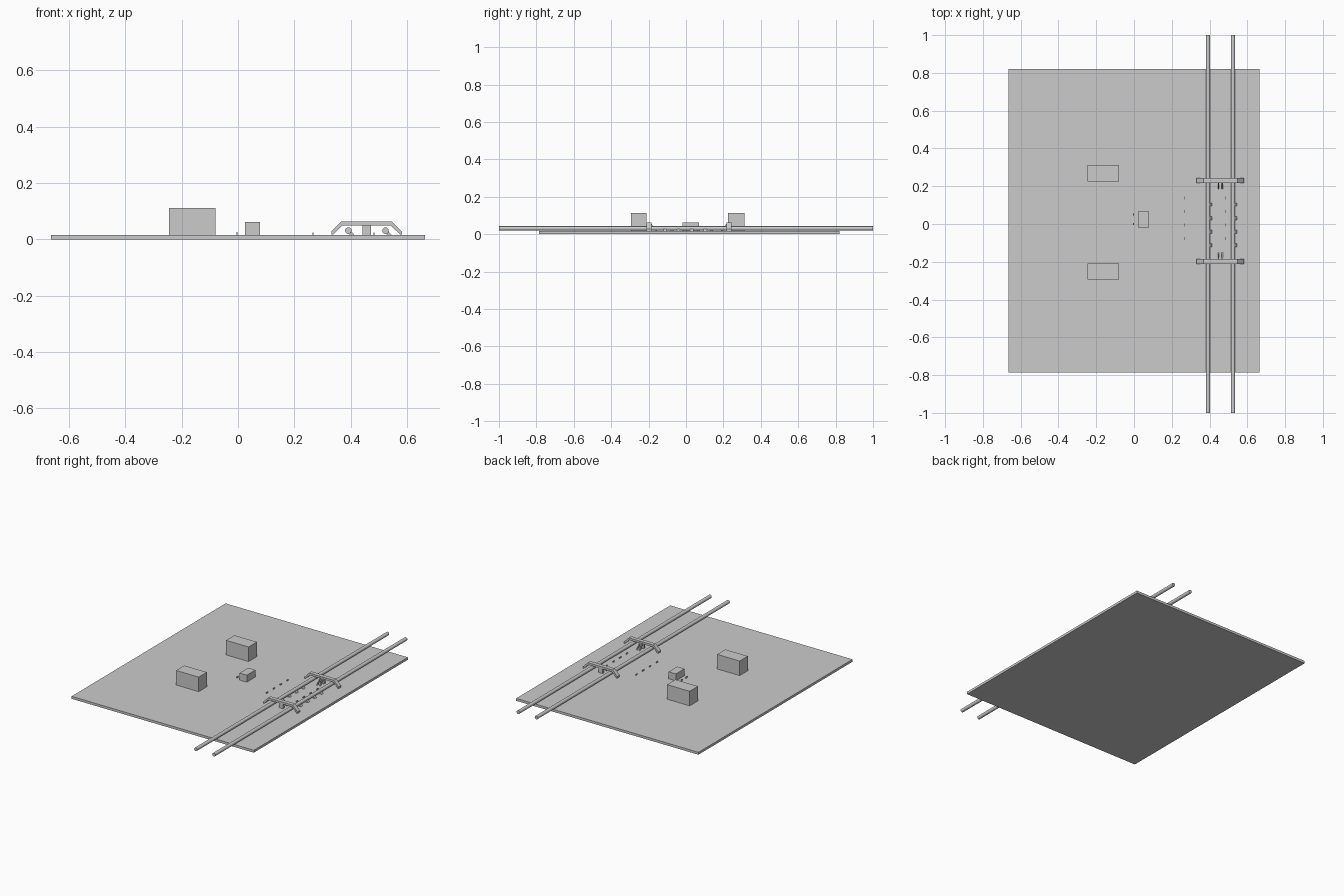
import bpy, bmesh
from mathutils import Vector

if "Cube" in bpy.data.objects:
    bpy.data.objects.remove(bpy.data.objects["Cube"])


def mesh_object(name, bm):
    bmesh.ops.recalc_face_normals(bm, faces=bm.faces)
    me = bpy.data.meshes.new(name)
    bm.to_mesh(me)
    bm.free()
    ob = bpy.data.objects.new(name, me)
    bpy.context.collection.objects.link(ob)
    return ob


def box(name, x0, x1, y0, y1, z0, z1):
    bm = bmesh.new()
    bmesh.ops.create_cube(bm, size=1)
    for v in bm.verts:
        v.co = Vector(((x0 + x1) / 2 + v.co.x * (x1 - x0),
                       (y0 + y1) / 2 + v.co.y * (y1 - y0),
                       (z0 + z1) / 2 + v.co.z * (z1 - z0)))
    return mesh_object(name, bm)


def prism(name, outline, axis, a, b):
    # outline is (x, z) when extruding on y, or (y, z) when extruding on x
    bm = bmesh.new()
    place = (lambda p: (p[0], a, p[1])) if axis == 'y' else (lambda p: (a, p[0], p[1]))
    face = bm.faces.new([bm.verts.new(place(p)) for p in outline])
    out = bmesh.ops.extrude_face_region(bm, geom=[face])
    move = Vector((0, b - a, 0)) if axis == 'y' else Vector((b - a, 0, 0))
    bmesh.ops.translate(bm, vec=move,
                        verts=[g for g in out['geom'] if isinstance(g, bmesh.types.BMVert)])
    return mesh_object(name, bm)


TOP = 0.016

# base plate
box("base_plate", -0.665, 0.665, -0.785, 0.82, 0, TOP)

# blocks standing on the plate
box("large_block_front", -0.245, -0.08, -0.295, -0.21, TOP, 0.112)
box("large_block_back", -0.245, -0.08, 0.225, 0.312, TOP, 0.112)
box("small_block", 0.025, 0.078, -0.02, 0.07, TOP, 0.062)

# two long round rails
for i, x in enumerate((0.392, 0.524)):
    bpy.ops.mesh.primitive_cylinder_add(vertices=32, radius=0.0115, depth=2,
                                        location=(x, 0, 0.031), rotation=(1.570796, 0, 0))
    rail = bpy.context.object
    rail.name = f"rail_{i + 1}"
    bpy.ops.object.shade_smooth_by_angle()

    # wedge clips along the rail
    for j, y in enumerate((-0.112, -0.04, 0.031, 0.103)):
        prism(f"rail_clip_{i + 1}_{j + 1}",
              [(x + 0.004, TOP), (x + 0.021, TOP), (x + 0.01, 0.029)], 'y', y - 0.009, y + 0.009)

# bent beams bridging the rails, made as open channels
CX = 0.457
def beam_outline(drop):
    half = [(0.125, 0.017), (0.125, 0.028), (0.090, 0.063)]
    low = [(0.086, 0.063 - drop), (0.125 - drop * 0.4, 0.017)]
    right = half[::-1]
    pts = [(CX + x, z) for x, z in right[:2]] + [(CX + 0.125, 0.017)]
    pts += [(CX + x, z) for x, z in low[::-1]]
    pts += [(CX - x, z) for x, z in low]
    pts += [(CX - 0.125, 0.017), (CX - 0.125, 0.028), (CX - 0.090, 0.063)]
    return pts

for name, y0, y1, inward in (("front", -0.211, -0.185, 1), ("back", 0.217, 0.243, -1)):
    prism(f"beam_web_{name}", beam_outline(0.006), 'y', y0, y1)
    for k, (a, b) in enumerate(((y0, y0 + 0.005), (y1 - 0.005, y1))):
        prism(f"beam_flange_{name}_{k + 1}", beam_outline(0.014), 'y', a, b)
    # centre post and pair of sloping prongs
    box(f"beam_post_{name}", CX - 0.015, CX + 0.015, y0 + 0.006, y1 - 0.006, TOP, 0.058)
    face = y1 if inward > 0 else y0
    for k, x in enumerate((0.444, 0.464)):
        prism(f"beam_prong_{name}_{k + 1}",
              [(face, 0.056), (face, 0.046), (face + inward * 0.024, TOP),
               (face + inward * 0.033, TOP)], 'x', x, x + 0.006)

# thin pins in short rows
for i, x in enumerate((0.266, 0.483)):
    for j in range(4):
        y = -0.076 + 0.071 * j
        box(f"pin_{i + 1}_{j + 1}", x - 0.002, x + 0.002, y - 0.008, y + 0.008, TOP, 0.024)
for j, y in enumerate((0.0, 0.05)):
    box(f"small_pin_{j + 1}", -0.005, -0.001, y - 0.006, y + 0.006, TOP, 0.026)
